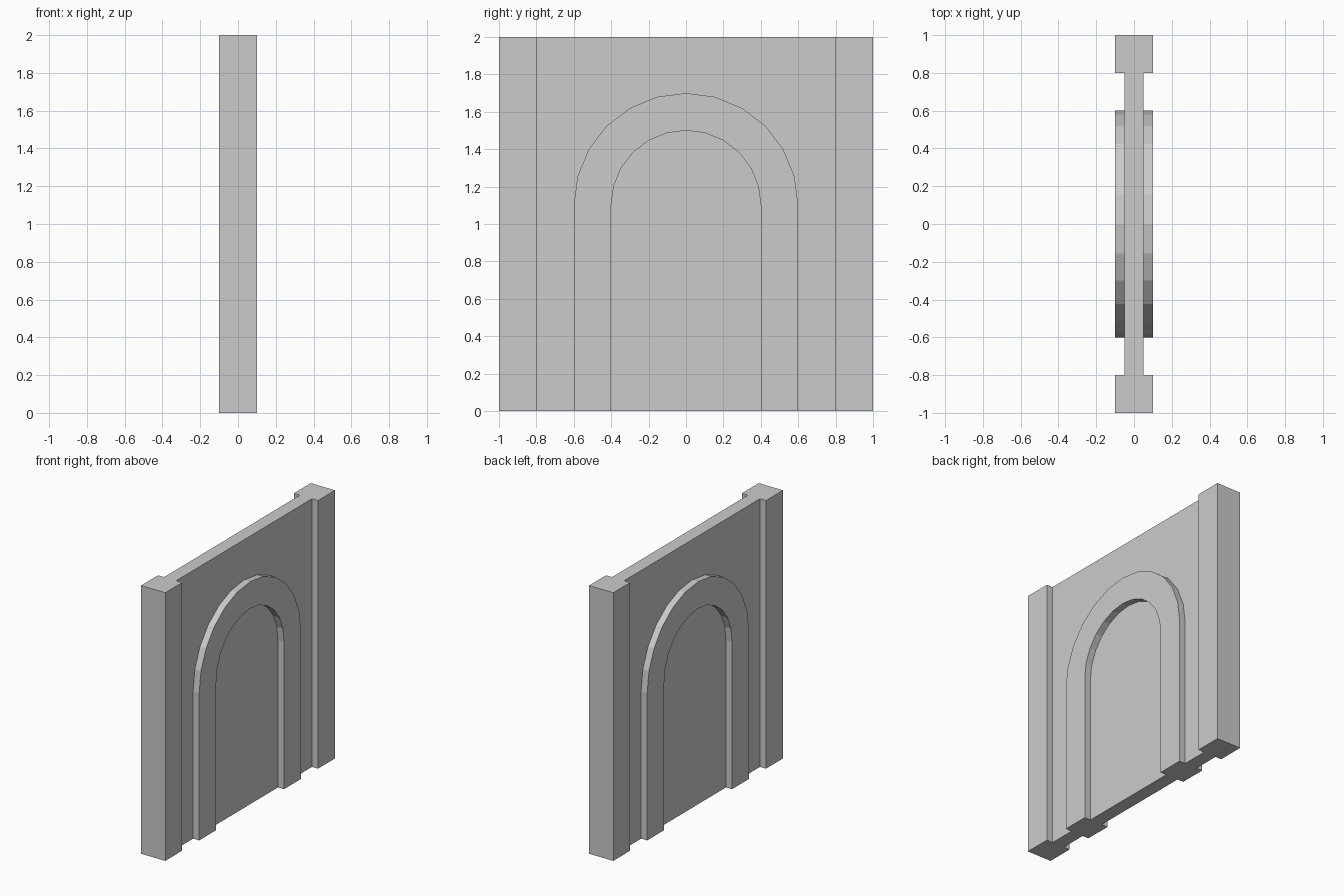
import bpy, bmesh, math

if "Cube" in bpy.data.objects:
    bpy.data.objects.remove(bpy.data.objects["Cube"])


def make_object(name, bm):
    bmesh.ops.recalc_face_normals(bm, faces=bm.faces)
    mesh = bpy.data.meshes.new(name)
    bm.to_mesh(mesh)
    bm.free()
    obj = bpy.data.objects.new(name, mesh)
    bpy.context.collection.objects.link(obj)
    return obj


def box(name, x0, x1, y0, y1, z0, z1):
    bm = bmesh.new()
    bmesh.ops.create_cube(bm, size=1)
    for v in bm.verts:
        v.co = ((x0 + x1) / 2 + v.co.x * (x1 - x0),
                (y0 + y1) / 2 + v.co.y * (y1 - y0),
                (z0 + z1) / 2 + v.co.z * (z1 - z0))
    return make_object(name, bm)


def mirror(obj, axis):
    mod = obj.modifiers.new("mirror", 'MIRROR')
    mod.use_axis = [a == axis for a in "XYZ"]
    mod.use_mirror_merge = False


def arch_outline(radius, spring=1.1, segments=12):
    arc = [(radius * math.cos(math.pi * i / segments),
            spring + radius * math.sin(math.pi * i / segments))
           for i in range(segments + 1)]
    return [(radius, 0)] + arc + [(-radius, 0)]


# Thin wall panel between the posts
box("wall_panel", -0.05, 0.05, -0.8, 0.8, 0, 2)

# Thick square posts at both ends
mirror(box("end_post", -0.1, 0.1, 0.8, 1.0, 0, 2), "Y")

# Raised round-topped arch moulding, repeated on the back of the panel
bm = bmesh.new()
rings = [[bm.verts.new((0.05, y, z)) for y, z in arch_outline(r)] for r in (0.6, 0.4)]
outer, inner = rings
band = [bm.faces.new((outer[i], outer[i + 1], inner[i + 1], inner[i]))
        for i in range(len(outer) - 1)]
solid = bmesh.ops.extrude_face_region(bm, geom=band, use_keep_orig=True)
for v in solid["geom"]:
    if isinstance(v, bmesh.types.BMVert):
        v.co.x = 0.1
mirror(make_object("arch_moulding", bm), "X")
